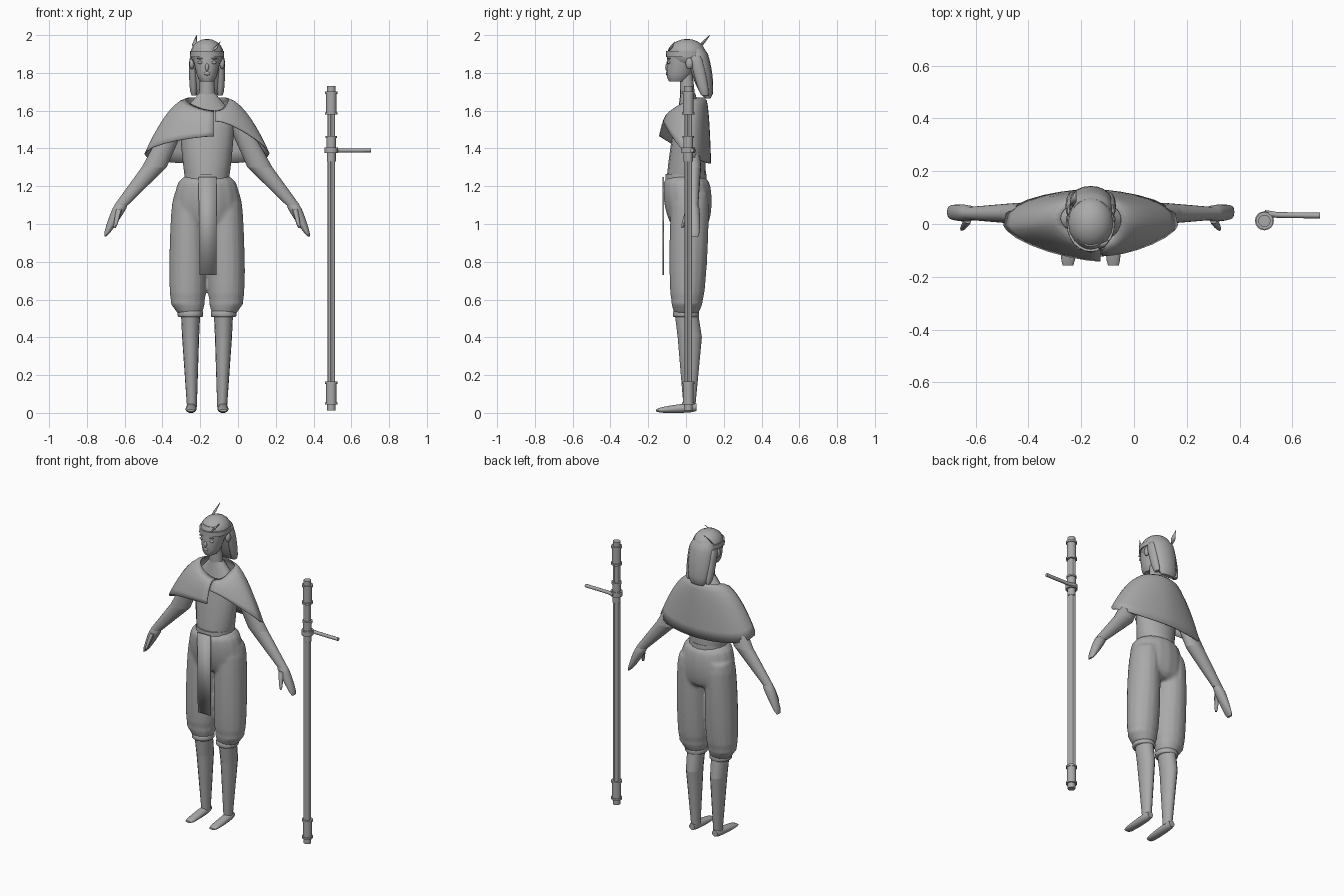
import bpy, bmesh, math
from math import sin, cos, pi
from mathutils import Vector

default_cube = bpy.data.objects.get("Cube")
if default_cube:
    bpy.data.objects.remove(default_cube, do_unlink=True)

BODY = Vector((-.164, 0, 0))
STAFF = Vector((.494, .012, 0))
SIDES = {"left": 1, "right": -1}
GREY = (.4, .4, .4, 1)

grey = bpy.data.materials.new("plain grey")
grey.use_nodes = True
grey.diffuse_color = GREY
grey.node_tree.nodes["Principled BSDF"].inputs["Base Color"].default_value = GREY


def finish(name, bm, origin, sharp_angle=45):
    """Turn a bmesh into a shaded, coloured object."""
    bmesh.ops.recalc_face_normals(bm, faces=bm.faces)
    mesh = bpy.data.meshes.new(name)
    bm.to_mesh(mesh)
    bm.free()
    mesh.materials.append(grey)
    mesh.shade_smooth()
    mesh.set_sharp_from_angle(angle=math.radians(sharp_angle))
    obj = bpy.data.objects.new(name, mesh)
    obj.location = origin
    bpy.context.collection.objects.link(obj)
    return obj


def bridge(bm, rows, closed):
    """Join neighbouring rows of vertices with quads."""
    for lower, upper in zip(rows, rows[1:]):
        count = len(lower)
        for i in range(count if closed else count - 1):
            j = (i + 1) % count
            bm.faces.new((lower[i], lower[j], upper[j], upper[i]))


def limb(name, start, end, start_size, end_size, bulge=0, side=1,
         lying=False, segments=16, origin=BODY):
    """Elliptical tube between two points, swelling in the middle by bulge."""
    bm = bmesh.new()
    steps = 10 if bulge else 1
    start, end = Vector(start), Vector(end)
    start_size, end_size = Vector(start_size), Vector(end_size)
    rings = []
    for step in range(steps + 1):
        t = step / steps
        centre = start.lerp(end, t)
        swell = bulge * max(sin(pi * t), 0) ** .4
        size = start_size.lerp(end_size, t) + Vector((swell, swell))
        ring = []
        for i in range(segments):
            angle = math.tau * i / segments
            across, depth = size.x * cos(angle), size.y * sin(angle)
            offset = (across, 0, depth) if lying else (across, depth, 0)
            point = centre + Vector(offset)
            point.x *= side
            ring.append(bm.verts.new(point))
        rings.append(ring)
    bridge(bm, rings, closed=True)
    bm.faces.new(rings[0])
    bm.faces.new(rings[-1])
    return finish(name, bm, origin)


def blob(name, centre, size):
    """Ellipsoid on the body."""
    bm = bmesh.new()
    bmesh.ops.create_uvsphere(bm, u_segments=16, v_segments=10, radius=1)
    bmesh.ops.scale(bm, vec=size, verts=bm.verts)
    bmesh.ops.translate(bm, vec=centre, verts=bm.verts)
    return finish(name, bm, BODY)


def plate(name, points, thickness):
    """Thin flat sheet with the given outline."""
    bm = bmesh.new()
    bm.faces.new([bm.verts.new(p) for p in points])
    sheet = finish(name, bm, BODY)
    solid = sheet.modifiers.new("thickness", "SOLIDIFY")
    solid.thickness, solid.offset = thickness, 0


def fuse(name, pieces):
    """Melt overlapping pieces into one soft surface."""
    with bpy.context.temp_override(active_object=pieces[0], selected_editable_objects=pieces):
        bpy.ops.object.join()
    whole = pieces[0]
    whole.name = name
    remesh = whole.modifiers.new("melt", "REMESH")
    remesh.mode, remesh.voxel_size, remesh.use_smooth_shade = "VOXEL", .01, True
    whole.modifiers.new("soften", "SMOOTH").iterations = 6


# Torso, shoulders and neck
limb("torso", (0, 0, 1.2), (0, .015, 1.58), (.105, .1), (.14, .06), bulge=.012)
limb("shoulders", (0, .015, 1.58), (0, .01, 1.69), (.14, .06), (.045, .04))
limb("neck", (0, .01, 1.66), (0, 0, 1.8), (.045, .04), (.036, .034))

# Belt and hanging sash
limb("belt", (0, 0, 1.23), (0, 0, 1.265), (.12, .11), (.118, .108))
plate("sash", [(x, -.12, z) for x, z in
               ((-.045, 1.25), (.05, 1.25), (.05, .73), (-.04, .73))], .008)

# Trousers: hips and two full legs gathered at the hem
trousers = [limb("trouser_hips", (0, .02, .98), (0, 0, 1.25), (.15, .075), (.125, .098), bulge=.04)]
for tag, side in SIDES.items():
    trousers.append(limb("trouser_leg", (.102, .005, .57), (.1, .022, 1.16),
                         (.086, .078), (.074, .09), bulge=.018, side=side))
    trousers.append(limb("trouser_gather", (.09, .002, .525), (.102, .005, .58),
                         (.065, .064), (.092, .084), side=side))
    limb(tag + "_cuff", (.088, 0, .508), (.088, 0, .54), (.062, .064), (.062, .064),
         bulge=.006, side=side)

    # Bare lower legs and feet
    limb(tag + "_shin", (.08, .018, .03), (.087, .02, .4), (.026, .031), (.045, .064), side=side)
    limb(tag + "_knee", (.087, .02, .4), (.087, .002, .53), (.045, .064), (.051, .062), side=side)
    limb(tag + "_foot", (.083, .055, .03), (.086, -.158, .013),
         (.02, .02), (.02, .006), bulge=.009, side=side, lying=True)

    # Arms and hands
    limb(tag + "_upper_arm", (.14, .02, 1.58), (.28, .04, 1.3), (.05, .04), (.066, .04), side=side)
    limb(tag + "_forearm", (.28, .04, 1.3), (.455, .04, 1.1), (.066, .04), (.036, .025), side=side)
    limb(tag + "_hand", (.455, .04, 1.1), (.538, .045, .935),
         (.033, .025), (.006, .02), bulge=.009, side=side)
    limb(tag + "_thumb", (.465, .015, 1.08), (.488, -.02, .98),
         (.014, .014), (.006, .006), bulge=.003, side=side, segments=8)
fuse("trousers", trousers)


# Cape: each column hangs from the collar, sweeping from the back to the front
def cape_point(angle, drop, side):
    front = (1 + cos(angle)) / 2
    if side > 0:
        drop *= 1 - .45 * front ** 6
    wide = max(sin(angle), 0)
    collar = Vector((.115 * wide, .02 - .075 * cos(angle), 1.67 - .07 * front ** 3))
    power = 1.3 if cos(angle) > 0 else .75
    deep = math.copysign(abs(cos(angle)) ** power, cos(angle))
    hem = Vector((.332 * wide ** 1.3, -.005 - .138 * deep, 1.32 + .145 * front ** 1.5))
    x = collar.x + (hem.x - collar.x) * drop ** .9
    y = collar.y + (hem.y - collar.y) * drop ** .45
    z = collar.z + (hem.z - collar.z) * drop ** 1.5
    opening = (.04 + .003 * side) * front ** 6
    return Vector((side * x + opening, y, z))


bm = bmesh.new()
COLUMNS, ROWS = 14, 8
sweep = [(pi * k / COLUMNS, -1) for k in range(COLUMNS + 1)]
sweep += [(pi * k / COLUMNS, 1) for k in reversed(range(COLUMNS))]
bridge(bm, [[bm.verts.new(cape_point(angle, r / ROWS, side)) for r in range(ROWS + 1)]
            for angle, side in sweep], closed=False)
cape = finish("cape", bm, BODY, sharp_angle=80)
cape.modifiers.new("thickness", "SOLIDIFY").thickness = .006

# Head and face
limb("head", (0, -.045, 1.755), (0, 0, 1.94), (.035, .045), (.07, .085), bulge=.015, segments=24)
blob("nose", (0, -.1, 1.83), (.01, .01, .02))
blob("mouth", (0, -.1, 1.797), (.017, .007, .01))
for tag, side in SIDES.items():
    blob(tag + "_eye", (side * .036, -.09, 1.855), (.014, .008, .008))
    blob(tag + "_brow", (side * .036, -.09, 1.876), (.018, .008, .004))
    blob(tag + "_ear", (side * .08, .018, 1.85), (.014, .02, .03))
    limb(tag + "_hair_lock", (.07, .1, 1.68), (.078, .05, 1.89),
         (.012, .018), (.01, .025), bulge=.01, side=side)

# Hair and headband
blob("crown_hair", (0, .005, 1.9), (.088, .1, .08))
limb("back_hair", (0, .116, 1.665), (0, .05, 1.93), (.045, .014), (.066, .045), bulge=.026)
limb("headband", (0, 0, 1.885), (0, 0, 1.915), (.091, .106), (.09, .105), segments=24)


# Feathers tucked in the headband
def feather(name, base, tip):
    base, tip = Vector(base), Vector(tip)
    half_width = Vector((.012, -.004, .006))
    middle = base.lerp(tip, .45)
    plate(name, [base, middle + half_width, tip, middle - half_width], .004)


feather("tall_feather", (-.075, .055, 1.92), (-.055, .127, 2))
feather("front_feather", (.02, -.1, 1.9), (.07, -.06, 1.965))


# Staff: a core with four rods, ringed sleeves and narrow end caps
def staff_tube(name, low, high, radius, shift=(0, 0, 0)):
    shift = Vector(shift)
    limb(name, shift + Vector((0, 0, low)), shift + Vector((0, 0, high)),
         (radius, radius), (radius, radius), origin=STAFF)


def ringed_sleeve(name, low, high, radius):
    staff_tube(name, low, high, radius)
    for edge in (low, high):
        staff_tube(name + "_ring", edge - .006, edge + .006, radius + .005)


staff_tube("staff_core", .03, 1.7, .018)
for quarter in range(4):
    angle = pi / 4 + quarter * pi / 2
    staff_tube("staff_rod", .03, 1.7, .009, (.014 * cos(angle), .014 * sin(angle), 0))
ringed_sleeve("staff_top_sleeve", 1.585, 1.695, .028)
ringed_sleeve("staff_bottom_sleeve", .05, .16, .028)
ringed_sleeve("staff_grip", 1.4, 1.46, .026)
staff_tube("staff_lower_grip", 1.33, 1.4, .024)
staff_tube("staff_top_cap", 1.69, 1.73, .023)
staff_tube("staff_bottom_cap", .012, .05, .023)

# Side handle, leaving the staff at a tangent
staff_tube("handle_collar", 1.375, 1.405, .036)
curve = bpy.data.curves.new("staff_handle", "CURVE")
curve.dimensions = "3D"
curve.bevel_depth, curve.bevel_resolution = .011, 2
curve.use_fill_caps = True
spline = curve.splines.new("POLY")
path = [(0, .03), (.05, .022), (.21, .02)]
spline.points.add(len(path) - 1)
for point, (x, y) in zip(spline.points, path):
    point.co = (x, y, 1.39, 1)
curve.materials.append(grey)
handle = bpy.data.objects.new("staff_handle", curve)
handle.location = STAFF
bpy.context.collection.objects.link(handle)
